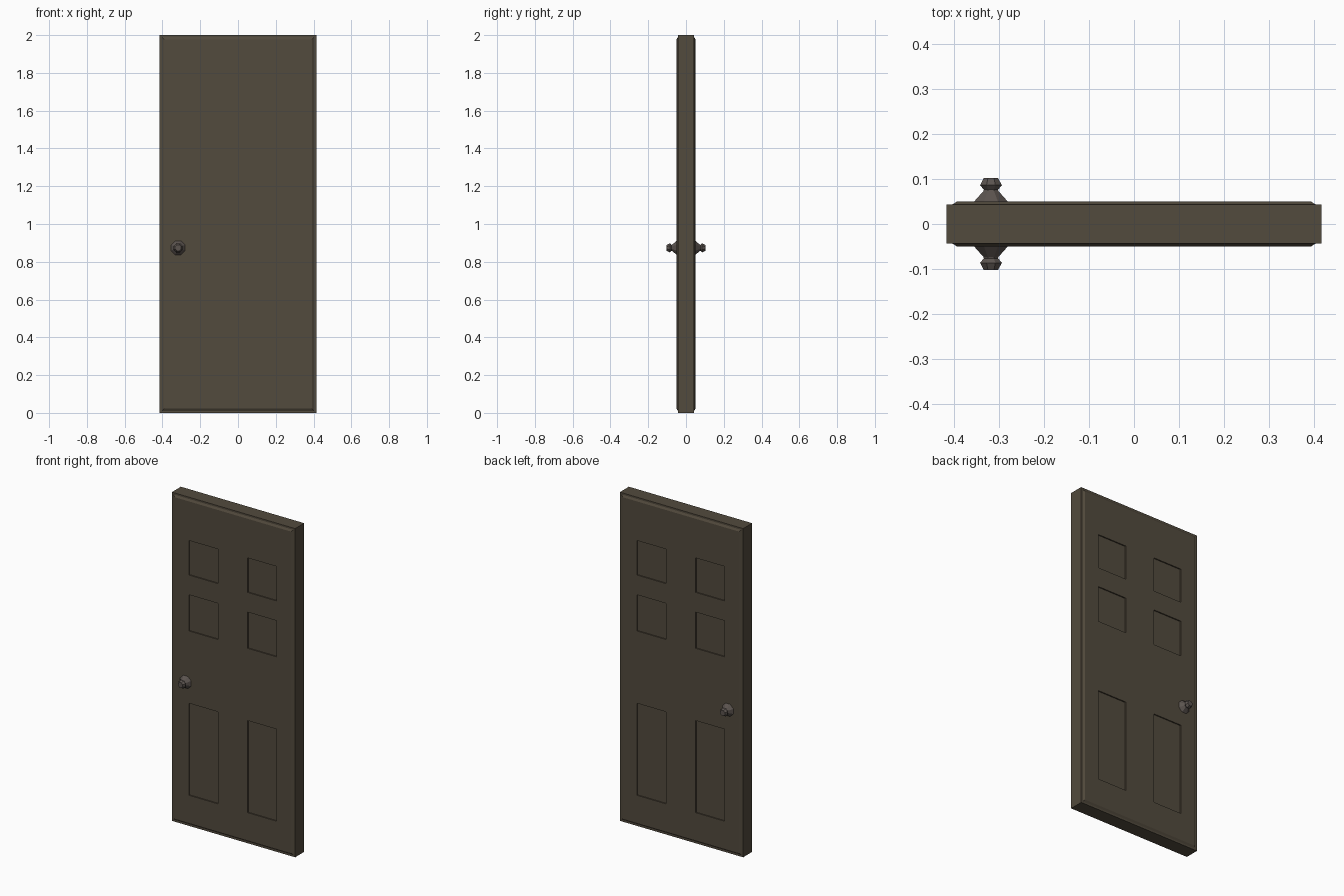
import bpy, bmesh, math

if "Cube" in bpy.data.objects:
    bpy.data.objects.remove(bpy.data.objects["Cube"])

FACE, CORE = 0.050, 0.043   # half depth of raised skin and of the core slab


def material(name, rgb):
    m = bpy.data.materials.new(name)
    m.diffuse_color = (*rgb, 1)
    m.use_nodes = True
    m.node_tree.nodes["Principled BSDF"].inputs["Base Color"].default_value = m.diffuse_color
    return m


def finish(name, bm, mat, mirror=False):
    me = bpy.data.meshes.new(name)
    bm.to_mesh(me)
    bm.free()
    ob = bpy.data.objects.new(name, me)
    bpy.context.collection.objects.link(ob)
    me.materials.append(mat)
    if mirror:
        mod = ob.modifiers.new("both_sides", 'MIRROR')
        mod.use_axis = (False, True, False)
        mod.use_mirror_merge = False
    return ob


wood = material("brown_wood", (0.085, 0.069, 0.047))
metal = material("dark_metal", (0.105, 0.088, 0.078))

# Core slab
bm = bmesh.new()
bmesh.ops.create_cube(bm, size=1)
for v in bm.verts:
    v.co = (v.co.x * 0.83, v.co.y * 2 * CORE, v.co.z * 2 + 1)
finish("door_slab", bm, wood)

# Raised skin with six panel openings, chamfered rim
xs = [-0.392, -0.295, -0.10, 0.10, 0.295, 0.392]
zs = [0.022, 0.19, 0.75, 1.19, 1.41, 1.53, 1.74, 1.978]
bm = bmesh.new()
grid = [[bm.verts.new((x, -FACE, z)) for x in xs] for z in zs]
for j in range(len(zs) - 1):
    for i in range(len(xs) - 1):
        if not (i % 2 and j % 2):   # odd cells are the panels
            bm.faces.new((grid[j][i], grid[j][i + 1],
                          grid[j + 1][i + 1], grid[j + 1][i]))
rim = [e for e in bm.edges if e.is_boundary]
walls = bmesh.ops.extrude_edge_only(bm, edges=rim)["geom"]
for v in (g for g in walls if isinstance(g, bmesh.types.BMVert)):
    v.co.y = -CORE
    if abs(v.co.x) > 0.38:
        v.co.x += math.copysign(0.011, v.co.x)
    if abs(v.co.z - 1) > 0.95:
        v.co.z += math.copysign(0.011, v.co.z - 1)
bmesh.ops.recalc_face_normals(bm, faces=bm.faces)
bm.faces.ensure_lookup_table()
if bm.faces[0].normal.y > 0:
    bmesh.ops.reverse_faces(bm, faces=bm.faces)
finish("raised_panel_skin", bm, wood, mirror=True)

# Eight-sided door knob on both sides: (radius, distance from door centre)
profile = [(0.043, 0.047), (0.018, 0.073), (0.017, 0.076),
           (0.026, 0.086), (0.017, 0.102)]
SIDES = 8
bm = bmesh.new()
rings = []
for r, d in profile:
    angles = [math.tau * (k + 0.5) / SIDES for k in range(SIDES)]
    rings.append([bm.verts.new((-0.317 + r * math.cos(a), -d,
                                0.874 + r * math.sin(a))) for a in angles])
for a, b in zip(rings, rings[1:]):
    for k in range(SIDES):
        n = (k + 1) % SIDES
        bm.faces.new((a[k], a[n], b[n], b[k]))
bm.faces.new(rings[0])
bm.faces.new(rings[-1])
bmesh.ops.recalc_face_normals(bm, faces=bm.faces)
finish("door_knob", bm, metal, mirror=True)
